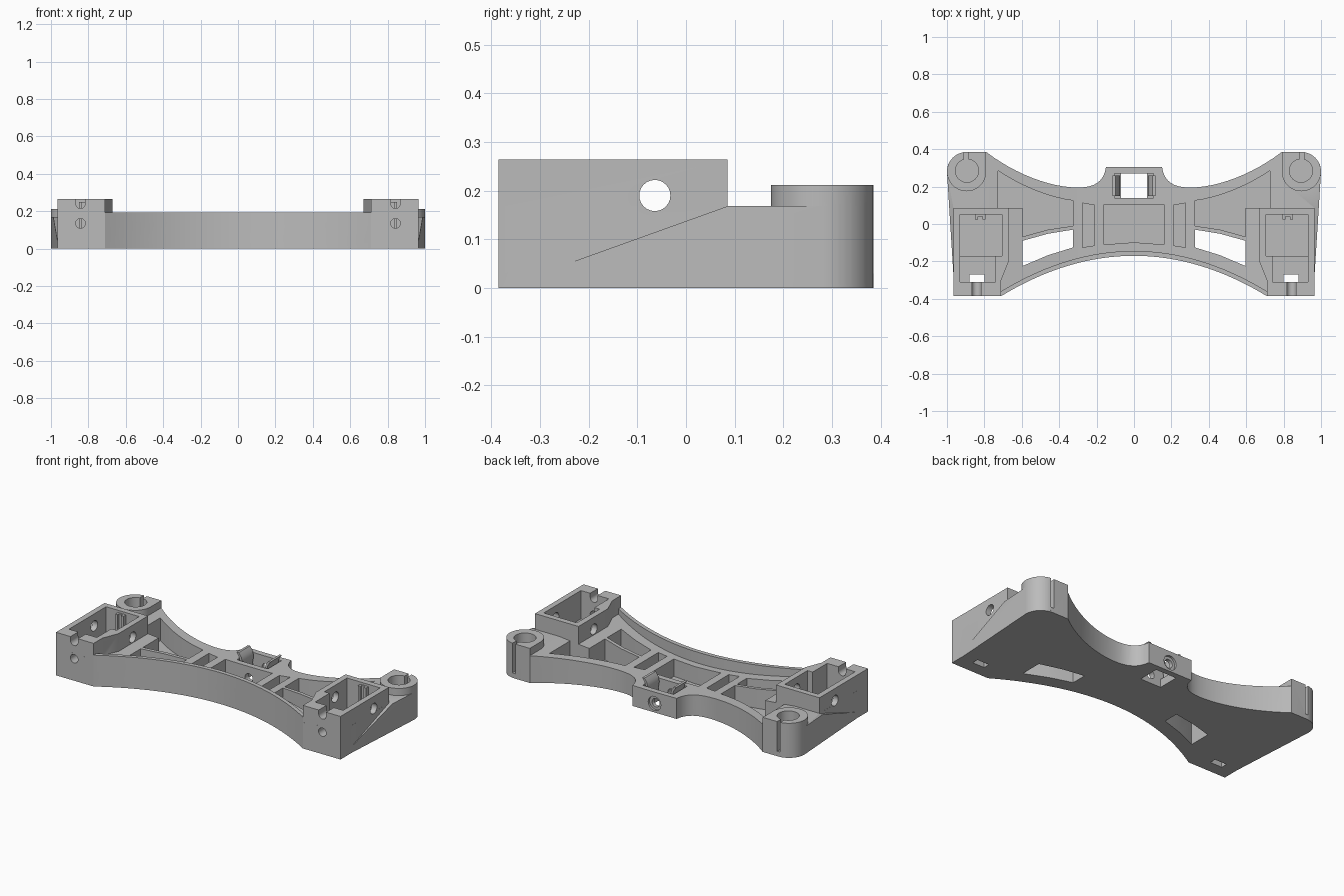
import bpy, bmesh, math
from mathutils import Vector

if "Cube" in bpy.data.objects:
    bpy.data.objects.remove(bpy.data.objects["Cube"], do_unlink=True)

grey = bpy.data.materials.new("matte grey")
grey.use_nodes = True
COLOUR = (0.5, 0.5, 0.5, 1)
grey.diffuse_color = COLOUR
grey.node_tree.nodes["Principled BSDF"].inputs["Base Color"].default_value = COLOUR


def prism(name, pts, lo, hi, axis="z", side=1):
    """Extrude a 2D outline along an axis; side=-1 mirrors it in x."""
    place = {"x": lambda a, b, t: (t, a, b),
             "y": lambda a, b, t: (a, t, b),
             "z": lambda a, b, t: (a, b, t)}[axis]
    bm = bmesh.new()
    ends = []
    for t in (lo, hi):
        ring = []
        for a, b in pts:
            v = Vector(place(a, b, t))
            v.x *= side
            ring.append(bm.verts.new(v))
        ends.append(ring)
        bm.faces.new(ring)
    n = len(pts)
    for i in range(n):
        j = (i + 1) % n
        bm.faces.new((ends[0][i], ends[0][j], ends[1][j], ends[1][i]))
    bmesh.ops.recalc_face_normals(bm, faces=bm.faces)
    mesh = bpy.data.meshes.new(name)
    bm.to_mesh(mesh)
    bm.free()
    mesh.materials.append(grey)
    ob = bpy.data.objects.new(name, mesh)
    bpy.context.collection.objects.link(ob)
    return ob


def rect(a0, a1, b0, b1):
    return [(a0, b0), (a1, b0), (a1, b1), (a0, b1)]


def arc(cx, cy, r, start=0, end=360, n=32):
    count = n if end - start == 360 else n + 1
    return [(cx + r * math.cos(math.radians(start + (end - start) * i / n)),
             cy + r * math.sin(math.radians(start + (end - start) * i / n)))
            for i in range(count)]


def spline(p0, p1, p2, p3, n=12):
    """Points along a cubic Bezier."""
    out = []
    for i in range(n + 1):
        t = i / n
        w = ((1 - t) ** 3, 3 * t * (1 - t) ** 2, 3 * t * t * (1 - t), t ** 3)
        out.append(tuple(sum(k * p[c] for k, p in zip(w, (p0, p1, p2, p3)))
                         for c in (0, 1)))
    return out


def mirrored(half):
    return half + [(-x, y) for x, y in reversed(half) if x > 1e-6]


def combine(tool, operation):
    mod = frame.modifiers.new(operation.lower(), "BOOLEAN")
    mod.operation = operation
    mod.solver = "EXACT"
    mod.object = tool
    bpy.context.view_layer.objects.active = frame
    bpy.ops.object.modifier_apply(modifier=mod.name)
    bpy.data.objects.remove(tool, do_unlink=True)


def add(*args, **kw):
    combine(prism("addition", *args, **kw), "UNION")


def cut(*args, **kw):
    combine(prism("cutter", *args, **kw), "DIFFERENCE")


DECK = 0.168
MIDDLE = 0.125
FLOOR = 0.02
RIM = 0.192
TOP = 0.264
SIDES = (1, -1)

# Main frame with a swept front and a concave back
xs = [0.71 * i / 16 for i in range(-16, 17)]
front = [(x, -0.17 - 0.427 * x * x) for x in xs]
back = spline((0.79, 0.385), (0.64, 0.27), (0.45, 0.195), (0.3, 0.195))
neck = spline((0.3, 0.195), (0.22, 0.195), (0.16, 0.22), (0.15, 0.305), 8)[1:]
outline = (front[16:] + [(0.965, -0.385), (0.965, -0.28)]
           + arc(0.895, 0.28, 0.105, 0, 90, 12) + back + neck)
frame = prism("bracket_frame", mirrored(outline + [(0, 0.305)]), 0, DECK)

# Dished deck, lowest in the middle
dish = [(0.05 * i, MIDDLE + (DECK - MIDDLE) * (i / 16) ** 2) for i in range(-16, 17)]
cut(dish + [(0.8, 0.3), (-0.8, 0.3)], -0.5, 0.5, axis="y")

# Raised front rim
add(front + [(x, y + 0.026) for x, y in reversed(front)], 0.05, RIM)

for s in SIDES:
    # End boxes
    add([(0.67, 0.085), (0.67, -0.2), (0.71, -0.3), (0.71, -0.385),
         (0.965, -0.385), (0.965, 0.085)], 0.01, TOP, side=s)
    # Corner posts: round boss with a squared inner half
    add(arc(0.895, 0.28, 0.105, -90, 90, 20) + [(0.79, 0.385), (0.79, 0.28)]
        + arc(0.895, 0.28, 0.105, 190, 260, 8), 0.01, 0.212, side=s)

for s in SIDES:
    # Sloped relief on the outer flank of each box
    cut([(-0.39, 0.0), (-0.28, 0.037), (0.085, DECK), (0.085, 0.3), (-0.39, 0.3)],
        0.9652, 1.1, axis="x", side=s)
    # Box wells: wide rear, narrow front
    cut(rect(0.705, 0.93, -0.17, 0.05), 0.06, 0.3, side=s)
    cut(rect(0.74, 0.93, -0.31, -0.16), 0.09, 0.3, side=s)
    # Floor slot, round-bottomed front notch, front screw hole
    cut(rect(0.8, 0.88, -0.31, -0.27), -0.1, 0.2, side=s)
    cut(arc(0.842, 0.24, 0.025, 180, 360, 12) + [(0.867, 0.3), (0.817, 0.3)],
        -0.4, -0.3, axis="y", side=s)
    cut(arc(0.842, 0.135, 0.026, n=20), -0.4, -0.29, axis="y", side=s)
    # Cross hole through both box walls
    cut(arc(-0.064, 0.19, 0.032, n=24), 0.6, 1.1, axis="x", side=s)
    # Post bore and clamping slit
    cut(arc(0.893, 0.285, 0.062), 0.03, 0.3, side=s)
    cut(rect(0.888, 0.908, 0.3, 0.4), 0.03, 0.3, side=s)
    # Triangular pocket
    cut([(0.727, 0.085), (0.727, 0.285)]
        + spline((0.727, 0.285), (0.6, 0.2), (0.45, 0.14), (0.325, 0.125), 8)[1:]
        + [(0.325, -0.01), (0.46, -0.03), (0.597, -0.068), (0.597, 0.085)],
        FLOOR, 0.25, side=s)
    # Open window between rib and front rim
    cut([(0.325, -0.03), (0.46, -0.052), (0.597, -0.09), (0.597, -0.225),
         (0.46, -0.167), (0.325, -0.125)], -0.1, 0.25, side=s)
    # Narrow pocket beside the centre
    cut([(0.21, -0.115), (0.275, -0.125), (0.275, 0.112), (0.21, 0.1)],
        FLOOR, 0.25, side=s)

# Centre pocket
cut([(-0.16, 0.105), (-0.16, -0.11), (0, -0.098), (0.16, -0.11), (0.16, 0.105)],
    FLOOR, 0.25)
# Rear window with stepped sides, and its axial bore
cut(rect(-0.07, 0.07, 0.14, 0.27), -0.1, 0.25)
cut(rect(-0.105, 0.105, 0.14, 0.27), 0.05, 0.25)
cut(arc(0, 0.055, 0.026, n=24), 0.09, 0.32, axis="y")
cut(arc(0, 0.055, 0.043, n=24), 0.292, 0.32, axis="y")

# Curved clip jaws in the rear window, clip tabs on the box back walls
for s in SIDES:
    add([(0.075, 0.03), (0.09, 0.03), (0.098, 0.07), (0.09, 0.11), (0.098, 0.14),
         (0.115, 0.166), (0.1, 0.166), (0.083, 0.143), (0.075, 0.11), (0.083, 0.07)],
        0.15, 0.26, axis="y", side=s)
    add([(0.795, 0.055), (0.795, 0.025), (0.81, 0.025), (0.81, 0.04),
         (0.835, 0.04), (0.835, 0.025), (0.85, 0.025), (0.85, 0.055)],
        0.05, 0.25, side=s)

# Smooth curved walls, crisp edges
bpy.ops.object.select_all(action="DESELECT")
frame.select_set(True)
bpy.context.view_layer.objects.active = frame
bpy.ops.object.shade_smooth_by_angle(angle=math.radians(25))
